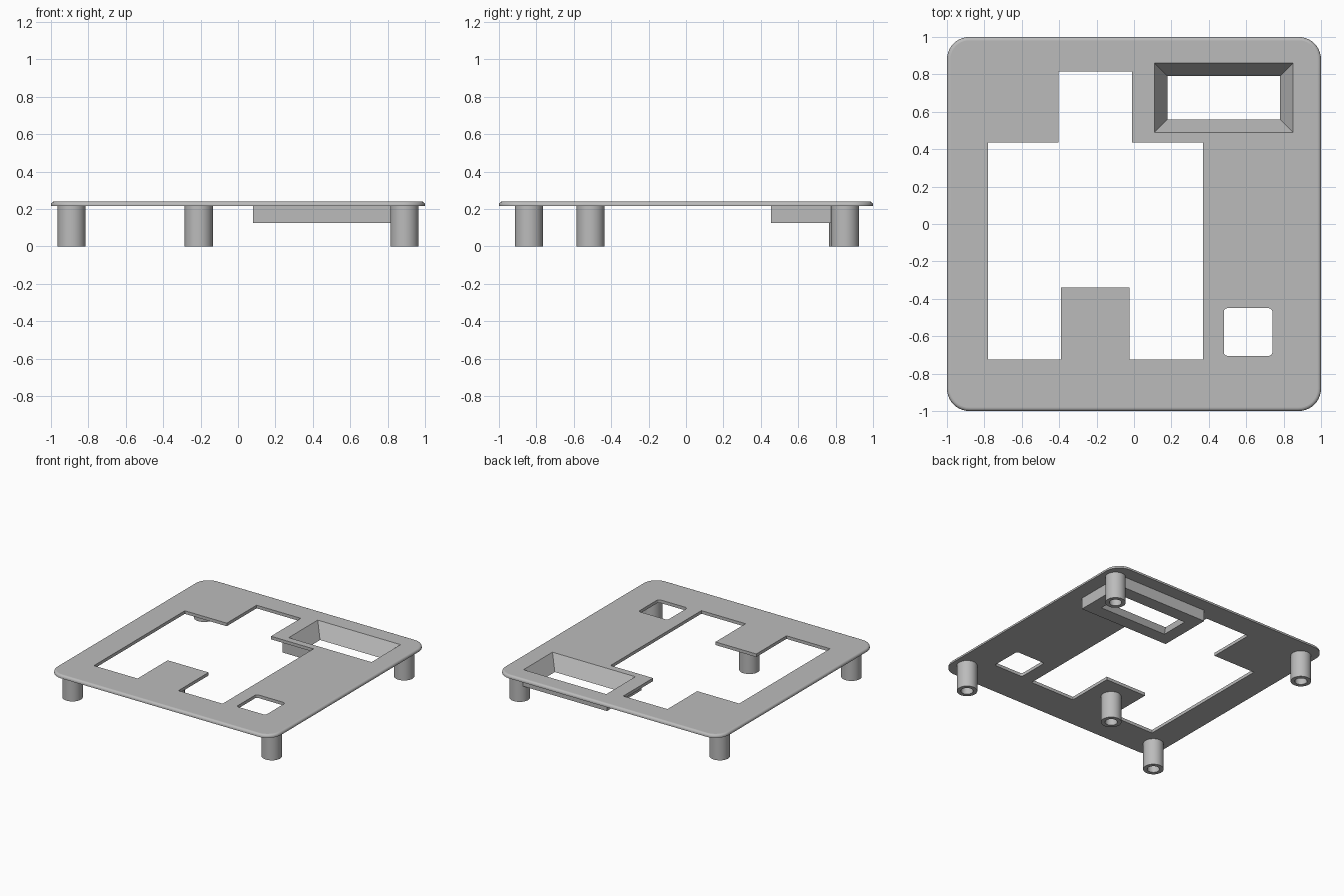
import bpy, bmesh, math

if "Cube" in bpy.data.objects:
    bpy.data.objects.remove(bpy.data.objects["Cube"])

grey = bpy.data.materials.new("light grey")
grey.diffuse_color = (0.50, 0.50, 0.50, 1)
grey.use_nodes = True
grey.node_tree.nodes["Principled BSDF"].inputs["Base Color"].default_value = grey.diffuse_color

TOP, UNDER, COLLAR_Z = 0.24, 0.215, 0.125


def rounded(x0, x1, y0, y1, r, n=10):
    """Rounded rectangle outline, counter-clockwise."""
    pts = []
    for k, (cx, cy) in enumerate([(x1 - r, y1 - r), (x0 + r, y1 - r),
                                  (x0 + r, y0 + r), (x1 - r, y0 + r)]):
        for i in range(n + 1):
            a = math.pi / 2 * (k + i / n)
            pts.append((cx + r * math.cos(a), cy + r * math.sin(a)))
    return pts


def rect(x0, x1, y0, y1):
    return [(x0, y0), (x1, y0), (x1, y1), (x0, y1)]


def circle(cx, cy, r, n=40):
    return [(cx + r * math.cos(2 * math.pi * i / n),
             cy + r * math.sin(2 * math.pi * i / n)) for i in range(n)]


def ring(bm, pts, z):
    return [bm.verts.new((x, y, z)) for x, y in pts]


def loop_edges(bm, vs):
    out = []
    for a, b in zip(vs, vs[1:] + vs[:1]):
        out.append(bm.edges.get((a, b)) or bm.edges.new((a, b)))
    return out


def skin(bm, rings):
    """Bridge successive rings with quads."""
    for lo, hi in zip(rings, rings[1:]):
        n = len(lo)
        for i in range(n):
            j = (i + 1) % n
            bm.faces.new((lo[i], lo[j], hi[j], hi[i]))


def finish(bm, name):
    """Flat horizontal faces, smooth rounded sides, sharp corners."""
    bmesh.ops.recalc_face_normals(bm, faces=bm.faces)
    for f in bm.faces:
        f.smooth = abs(f.normal.z) < 0.99
    for e in bm.edges:
        e.smooth = e.calc_face_angle(0) < math.radians(32)
    me = bpy.data.meshes.new(name)
    bm.to_mesh(me)
    bm.free()
    me.materials.append(grey)
    ob = bpy.data.objects.new(name, me)
    bpy.context.collection.objects.link(ob)
    return ob


# Recess outlines: opening at the top, opening at the bottom, outer collar
recess_top = rect(0.11, 0.85, 0.49, 0.86)
recess_low = rect(0.18, 0.78, 0.56, 0.79)
recess_out = rect(0.08, 0.88, 0.455, 0.895)

# Cover plate with filleted top edge and openings
bm = bmesh.new()
F = 0.018
outer = [ring(bm, rounded(-1, 1, -1, 1, 0.12), UNDER)]
for i in range(6):
    a = math.pi / 2 * i / 5
    d = F * (1 - math.cos(a))
    outer.append(ring(bm, rounded(-1 + d, 1 - d, -1 + d, 1 - d, 0.12 - d),
                      TOP - F + F * math.sin(a)))
skin(bm, outer)
main_opening = [(-0.78, -0.725), (-0.39, -0.725), (-0.39, -0.34), (-0.025, -0.34),
                (-0.025, -0.725), (0.37, -0.725), (0.37, 0.435), (-0.01, 0.435),
                (-0.01, 0.815), (-0.405, 0.815), (-0.405, 0.435), (-0.78, 0.435)]
small_opening = rounded(0.48, 0.74, -0.705, -0.45, 0.02, 5)
low, high = [outer[0]], [outer[-1]]
for pts in (main_opening, small_opening):
    a, b = ring(bm, pts, UNDER), ring(bm, pts, TOP)
    skin(bm, [a, b])
    low.append(a)
    high.append(b)
low.append(ring(bm, recess_out, UNDER))
high.append(ring(bm, recess_top, TOP))
for loops, nz in ((low, -1), (high, 1)):
    edges = [e for vs in loops for e in loop_edges(bm, vs)]
    bmesh.ops.triangle_fill(bm, use_beauty=True, edges=edges, normal=(0, 0, nz))
finish(bm, "cover_plate")

# Tapered recess hanging below the plate
bm = bmesh.new()
skin(bm, [ring(bm, recess_top, TOP), ring(bm, recess_low, COLLAR_Z),
          ring(bm, recess_out, COLLAR_Z), ring(bm, recess_out, UNDER)])
finish(bm, "tapered_recess")

# Hollow posts: four corners and one under the tab
R, BORE = 0.075, 0.045
for name, x, y in (("front_left_post", -0.89, -0.84), ("front_right_post", 0.89, -0.84),
                   ("back_left_post", -0.89, 0.84), ("back_right_post", 0.89, 0.85),
                   ("tab_post", -0.21, -0.51)):
    bm = bmesh.new()
    bore_top = ring(bm, circle(x, y, BORE), UNDER - 0.002)
    skin(bm, [ring(bm, circle(x, y, R), UNDER), ring(bm, circle(x, y, R), 0),
              ring(bm, circle(x, y, BORE), 0), bore_top])
    bm.faces.new(bore_top)
    finish(bm, name)
